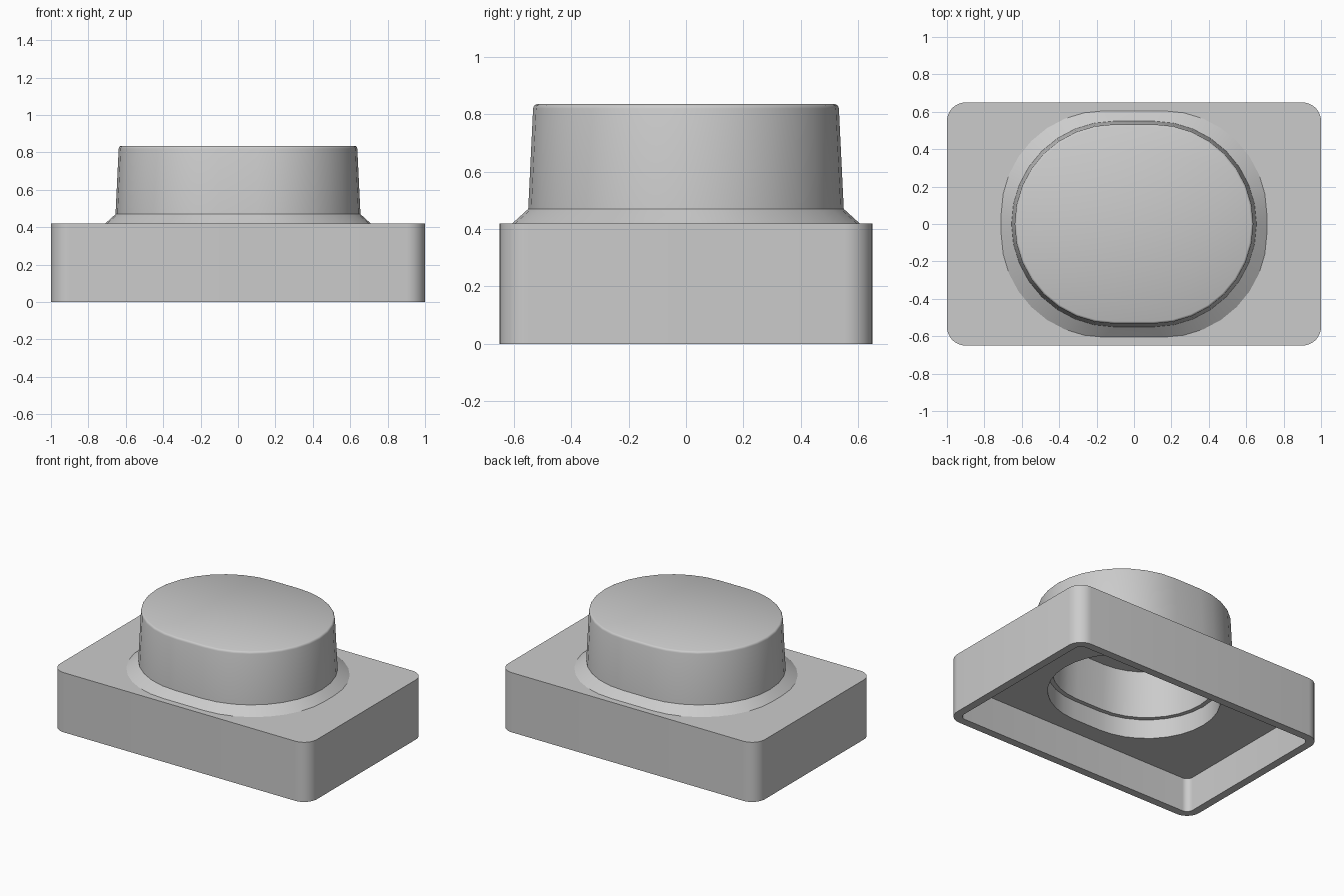
import bpy, bmesh, math

cube = bpy.data.objects.get("Cube")
if cube:
    bpy.data.objects.remove(cube, do_unlink=True)

grey = bpy.data.materials.new("plain grey")
grey.use_nodes = True
colour = (0.6, 0.6, 0.6, 1)
grey.diffuse_color = colour
grey.node_tree.nodes["Principled BSDF"].inputs["Base Color"].default_value = colour

STEPS = 8  # segments in each quarter turn


def outline(dx, dy, radius, z):
    """Rectangle of half size dx, dy grown by a rounded radius."""
    points = []
    for quarter, (sx, sy) in enumerate([(1, 1), (-1, 1), (-1, -1), (1, -1)]):
        for i in range(STEPS + 1):
            a = (quarter + i / STEPS) * math.pi / 2
            points.append((sx * dx + radius * math.cos(a),
                           sy * dy + radius * math.sin(a), z))
    return points


def slab(inset, z):
    return outline(0.9, 0.55, 0.1 - inset, z)


def oval(radius, z):
    return outline(0.105, 0, radius, z)


def skin(name, loops, cap_first=False, cap_last=False):
    """Join a chain of matching outlines into one surface."""
    bm = bmesh.new()
    rings = [[bm.verts.new(p) for p in loop] for loop in loops]
    for low, high in zip(rings, rings[1:]):
        for i in range(len(low)):
            j = (i + 1) % len(low)
            bm.faces.new((low[i], low[j], high[j], high[i]))
    if cap_first:
        bm.faces.new(list(reversed(rings[0])))
    if cap_last:
        bm.faces.new(rings[-1])
    bmesh.ops.remove_doubles(bm, verts=bm.verts, dist=0.0001)
    mesh = bpy.data.meshes.new(name)
    bm.to_mesh(mesh)
    bm.free()
    mesh.materials.append(grey)
    obj = bpy.data.objects.new(name, mesh)
    bpy.context.collection.objects.link(obj)
    bpy.ops.object.select_all(action='DESELECT')
    obj.select_set(True)
    bpy.context.view_layer.objects.active = obj
    bpy.ops.object.shade_smooth_by_angle(angle=math.radians(30))


WALL = 0.055    # thickness of the base walls
PLATE_Z = 0.24  # underside of the top plate
LEDGE_Z = 0.375
HOLE = 0.467    # radius of the hole in the plate
foot = outline(0.16, 0.055, 0.55, 0.42)  # squarer lower edge of the flare

# Hollow base: hole edge, underside of plate, cavity wall, rim, outside, top
skin("hollow_base", [
    oval(HOLE, PLATE_Z), slab(WALL, PLATE_Z), slab(WALL, 0),
    slab(0, 0), slab(0, 0.42), foot,
])

# Raised button: flared foot, tapered side and rounded top edge
skin("raised_button", [
    foot, oval(0.55, 0.47), oval(0.533, 0.82), oval(0.531, 0.827),
    oval(0.527, 0.832), oval(0.521, 0.835),
], cap_last=True)

# Hollow inside the button: ceiling, inner wall, narrow ledge, hole wall
skin("button_hollow", [
    oval(0.425, 0.7), oval(0.437, LEDGE_Z), oval(HOLE, LEDGE_Z),
    oval(HOLE, PLATE_Z),
], cap_first=True)
